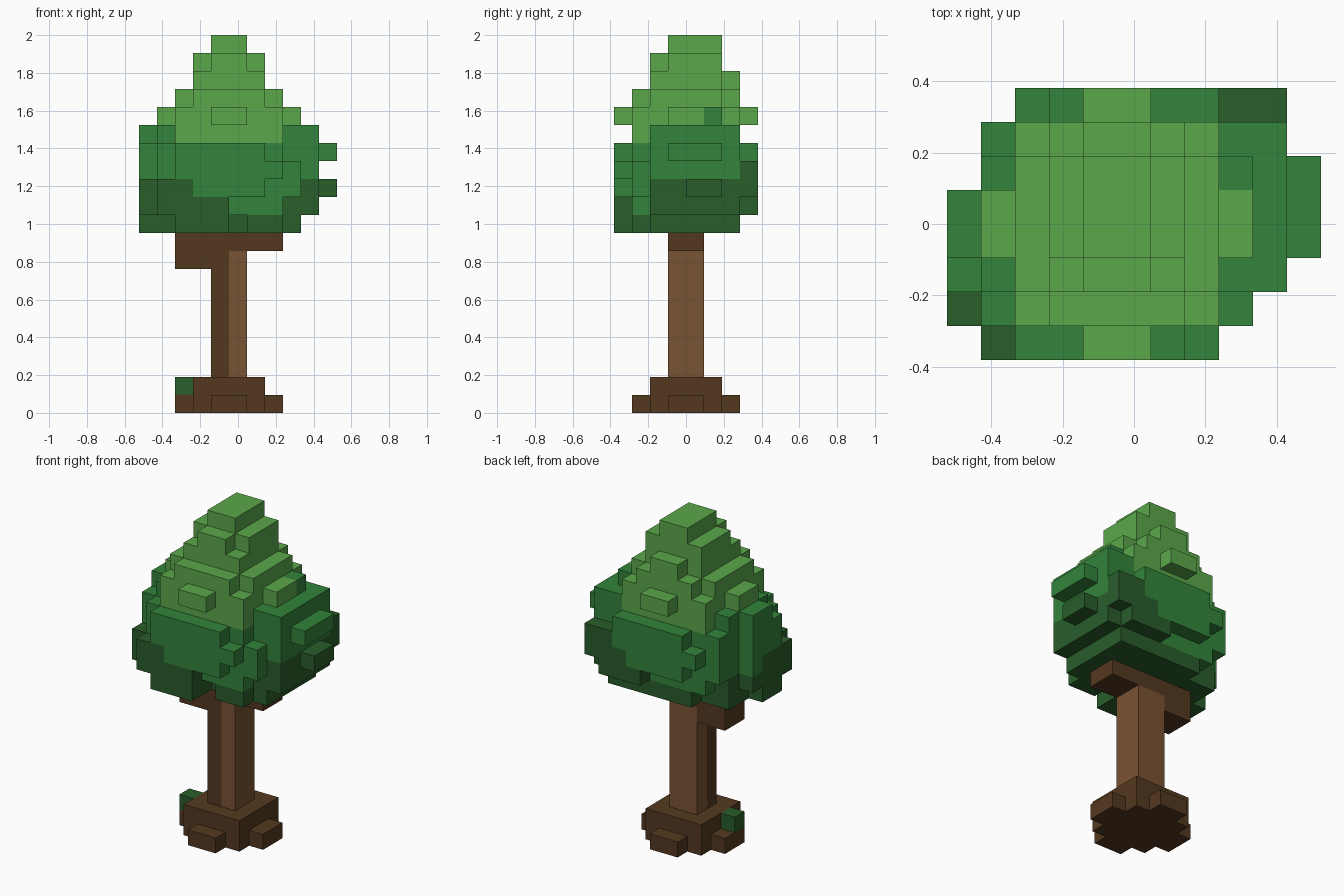
import bpy
import bmesh
from mathutils import Vector

cube = bpy.data.objects.get("Cube")
if cube:
    bpy.data.objects.remove(cube, do_unlink=True)

UNIT = 2 / 21                      # edge of one block
ORIGIN = Vector((-5.5, -4, 0))     # corner of the block grid


def linear(c):
    c /= 255
    return c / 12.92 if c <= 0.04045 else ((c + 0.055) / 1.055) ** 2.4


def material(name, *rgb):
    m = bpy.data.materials.new(name)
    m.use_nodes = True
    col = (*[linear(c) for c in rgb], 1)
    m.diffuse_color = col
    m.node_tree.nodes["Principled BSDF"].inputs["Base Color"].default_value = col
    return m


MATS = {
    "light": material("light_leaf_green", 91, 167, 75),
    "mid": material("mid_leaf_green", 50, 132, 59),
    "dark": material("dark_leaf_green", 41, 93, 42),
    "bark": material("light_bark", 121, 83, 51),
    "root": material("dark_bark", 84, 57, 32),
}
blocks = {}    # grid cell -> (part, colour)


def fill(part, colour, xs, ys, zs):
    """Fill an inclusive range of cells; colour may be a rule on x, y, z."""
    for x in range(xs[0], xs[1] + 1):
        for y in range(ys[0], ys[1] + 1):
            for z in range(zs[0], zs[1] + 1):
                c = colour(x, y, z) if callable(colour) else colour
                blocks[x, y, z] = (part, c)


def leaf_colour(x, y, z):
    if z >= 13:
        return "dark" if y == 7 and x >= 8 else "mid"
    if z == 12:
        if y <= 1:
            return "mid" if 3 <= x <= 8 else "dark"
        if y >= 6:
            return "mid" if x <= 6 else "dark"
        return "mid" if x <= 1 and y >= 4 else "dark"
    front = y <= 1 and 5 <= x <= 8
    back = y == 6 and 2 <= x <= 5
    return "mid" if z == 11 and (front or back) else "dark"


# Root flare: square block with a stub on each side, and a tuft of moss
fill("roots", "root", (3, 6), (2, 5), (0, 1))
fill("roots", "root", (2, 7), (3, 4), (0, 0))
fill("roots", "root", (4, 5), (1, 6), (0, 0))
fill("moss", "dark", (2, 2), (3, 3), (1, 1))

# Trunk with one dark corner, and branches under the crown
fill("trunk", "bark", (4, 5), (3, 4), (2, 8))
fill("trunk", "root", (4, 4), (3, 3), (2, 8))
fill("branches", "root", (2, 3), (3, 4), (8, 8))
fill("branches", "root", (2, 7), (3, 4), (9, 9))


def leaves(*box):
    fill("lower_crown", leaf_colour, *box)


# Underside of the crown
leaves((1, 8), (2, 5), (10, 10))
leaves((2, 4), (0, 1), (10, 10))
leaves((6, 7), (1, 1), (10, 10))
leaves((3, 8), (6, 6), (10, 10))
leaves((0, 0), (2, 3), (10, 10))

# Wide middle of the crown
leaves((1, 8), (2, 5), (11, 11))
leaves((1, 7), (1, 1), (11, 11))
leaves((2, 8), (6, 6), (11, 11))
leaves((1, 8), (1, 6), (12, 13))
leaves((1, 7), (1, 6), (14, 14))
leaves((8, 8), (2, 6), (14, 15))
leaves((1, 1), (2, 5), (15, 15))
leaves((9, 9), (2, 6), (11, 15))

# Front and back slabs with lower shoulders
leaves((2, 6), (0, 0), (12, 14))
leaves((1, 4), (0, 0), (11, 12))
leaves((7, 7), (0, 0), (13, 13))
leaves((3, 7), (7, 7), (12, 14))
leaves((6, 8), (7, 7), (11, 12))
leaves((2, 2), (7, 7), (13, 13))
leaves((8, 9), (7, 7), (12, 13))

# Side bumps
leaves((0, 0), (3, 4), (11, 15))
leaves((0, 0), (2, 2), (11, 14))
leaves((0, 0), (1, 1), (11, 12))
leaves((10, 10), (3, 5), (14, 14))
leaves((10, 10), (4, 5), (12, 12))

# Tapering light top
for box in (
    ((2, 7), (1, 6), (15, 16)),
    ((1, 8), (3, 4), (16, 16)),
    ((4, 5), (0, 7), (16, 16)),
    ((2, 7), (2, 5), (17, 17)),
    ((3, 6), (1, 6), (17, 17)),
    ((3, 6), (2, 5), (18, 18)),
    ((4, 5), (6, 6), (18, 18)),
    ((3, 6), (3, 5), (19, 19)),
    ((4, 5), (2, 2), (19, 19)),
    ((4, 5), (3, 5), (20, 20)),
):
    fill("upper_crown", "light", *box)
fill("upper_crown", "mid", (8, 8), (5, 5), (16, 16))


def build(part):
    """Mesh the outer faces of one part's blocks."""
    bm = bmesh.new()
    used = sorted({c for p, c in blocks.values() if p == part})
    for cell, (p, c) in blocks.items():
        if p != part:
            continue
        centre = Vector(cell) + Vector((0.5, 0.5, 0.5)) + ORIGIN
        for axis in range(3):
            for side in (-1, 1):
                n = Vector((0, 0, 0))
                n[axis] = side
                if tuple(int(a + b) for a, b in zip(cell, n)) in blocks:
                    continue
                u = Vector((0, 0, 0))
                u[(axis + 1) % 3] = 0.5
                v = n.cross(u)
                mid = centre + n / 2
                ring = (mid - u - v, mid + u - v, mid + u + v, mid - u + v)
                face = bm.faces.new([bm.verts.new(q * UNIT) for q in ring])
                face.material_index = used.index(c)
    bmesh.ops.remove_doubles(bm, verts=bm.verts, dist=UNIT / 100)
    bmesh.ops.dissolve_limit(bm, angle_limit=0.01, verts=bm.verts,
                             edges=bm.edges, delimit={"MATERIAL"})
    mesh = bpy.data.meshes.new(part)
    bm.to_mesh(mesh)
    bm.free()
    for c in used:
        mesh.materials.append(MATS[c])
    bpy.context.collection.objects.link(bpy.data.objects.new(part, mesh))


for name in ("roots", "moss", "trunk", "branches", "lower_crown", "upper_crown"):
    build(name)
